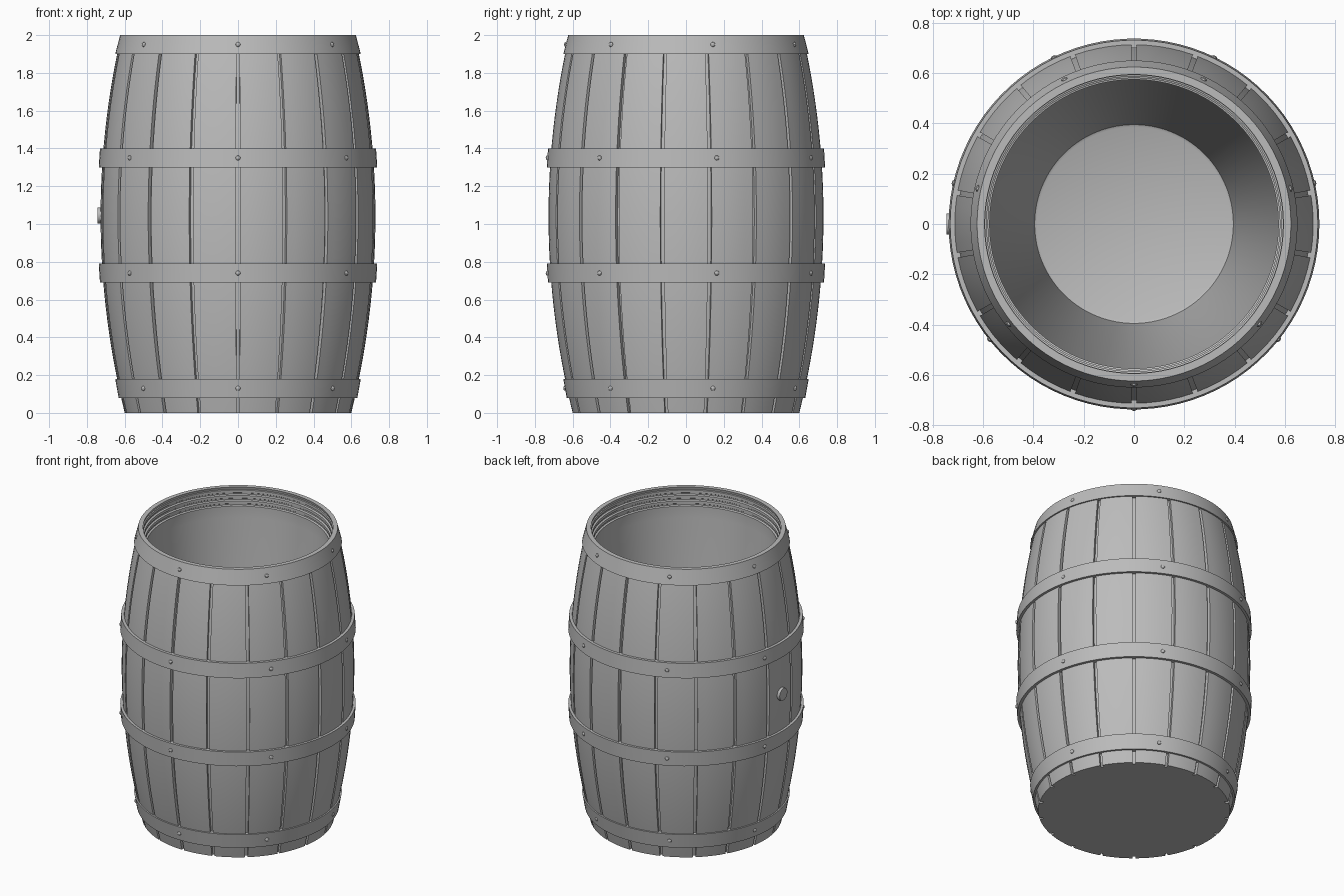
import bpy
import bmesh
import math
from mathutils import Matrix, Vector

cube = bpy.data.objects.get("Cube")
if cube:
    bpy.data.objects.remove(cube, do_unlink=True)

GREY = bpy.data.materials.new("plain grey")
GREY.use_nodes = True
GREY.diffuse_color = (0.5, 0.5, 0.5, 1)
GREY.node_tree.nodes["Principled BSDF"].inputs["Base Color"].default_value = (0.5, 0.5, 0.5, 1)

STAVES = 18
SEGMENTS = 90
BELLY_Z = 1.04


def body_radius(z):
    """Outer radius of the staves at a height."""
    return 0.6 + 0.128 * (1 - ((z - BELLY_Z) / BELLY_Z) ** 2)


def finish(name, bm, angle=30):
    bmesh.ops.recalc_face_normals(bm, faces=bm.faces)
    mesh = bpy.data.meshes.new(name)
    bm.to_mesh(mesh)
    bm.free()
    mesh.materials.append(GREY)
    obj = bpy.data.objects.new(name, mesh)
    bpy.context.collection.objects.link(obj)
    bpy.ops.object.select_all(action='DESELECT')
    obj.select_set(True)
    bpy.context.view_layer.objects.active = obj
    bpy.ops.object.shade_smooth_by_angle(angle=math.radians(angle))
    return obj


def bridge(bm, rings):
    """Skin a stack of equal closed rings of vertices."""
    for low, high in zip(rings, rings[1:]):
        for i in range(len(low)):
            j = (i + 1) % len(low)
            bm.faces.new((low[i], low[j], high[j], high[i]))


def ring(bm, radius, z):
    return [bm.verts.new((radius * math.cos(a), radius * math.sin(a), z))
            for a in (math.tau * i / SEGMENTS for i in range(SEGMENTS))]


def lathe(name, profile, closed=False, cap=False):
    bm = bmesh.new()
    rings = [ring(bm, r, z) for r, z in profile]
    if closed:
        rings.append(rings[0])
    bridge(bm, rings)
    if cap:
        bm.faces.new(rings[0])
    return finish(name, bm)


# Staves: one bulging wall with a narrow groove between neighbours
bm = bmesh.new()
step = math.tau / STAVES
half = math.radians(0.8)
section = []
for k in range(STAVES):
    seam = -math.pi / 2 + k * step
    section += [(seam - half, 0), (seam - half, 0.022), (seam + half, 0.022), (seam + half, 0)]
    section += [(seam + half + (step - 2 * half) * i / 5, 0) for i in range(1, 5)]
levels = [1.99 * i / 28 for i in range(29)]
rings = [[bm.verts.new(((body_radius(z) - d) * math.cos(a), (body_radius(z) - d) * math.sin(a), z))
          for a, d in section] for z in levels]
bridge(bm, rings)
bm.faces.new(rings[0])
finish("staves", bm)

# Inside: floor, tapering wall, ridged neck and flat rim
neck = []
for i in range(4):
    z, r = 1.86 + 0.034 * i, 0.574 + 0.006 * i
    neck += [(r, z), (r, z + 0.018), (r + 0.012, z + 0.022), (r + 0.012, z + 0.03)]
lathe("inner_wall", [(0.385, 0.1), (0.395, 0.105), (0.574, 1.8)] + neck
      + [(0.598, 1.994), (0.602, 2.0), (0.62, 2.0)], cap=True)

# Hoops with rivets
HOOPS = {"bottom": (0.08, 0.18, 0.632, 0.65), "lower": (0.69, 0.79, 0.731, 0.737),
         "upper": (1.3, 1.4, 0.737, 0.731), "top": (1.9, 2.0, 0.65, 0.624)}
for name, (z0, z1, r0, r1) in HOOPS.items():
    thick = 0.03
    lathe(name + "_hoop", [(r0 - thick, z0), (r0, z0), (r1, z1), (r1 - thick, z1)], closed=True)
    bm = bmesh.new()
    for k in range(7):
        a = -math.pi / 2 + k * math.tau / 7
        r = (r0 + r1) / 2
        place = Matrix.Translation(Vector((r * math.cos(a), r * math.sin(a), (z0 + z1) / 2)))
        turn = Matrix.Rotation(a, 4, 'Z') @ Matrix.Diagonal((0.7, 1, 1, 1))
        bmesh.ops.create_uvsphere(bm, u_segments=10, v_segments=6, radius=0.013, matrix=place @ turn)
    finish(name + "_hoop_rivets", bm)

# Bung on the side
bm = bmesh.new()
bmesh.ops.create_cone(bm, cap_ends=True, segments=24, radius1=0.045, radius2=0.042, depth=0.05,
                      matrix=Matrix.Translation((-0.72, 0, 1.045)) @ Matrix.Rotation(-math.pi / 2, 4, 'Y'))
finish("bung", bm)
